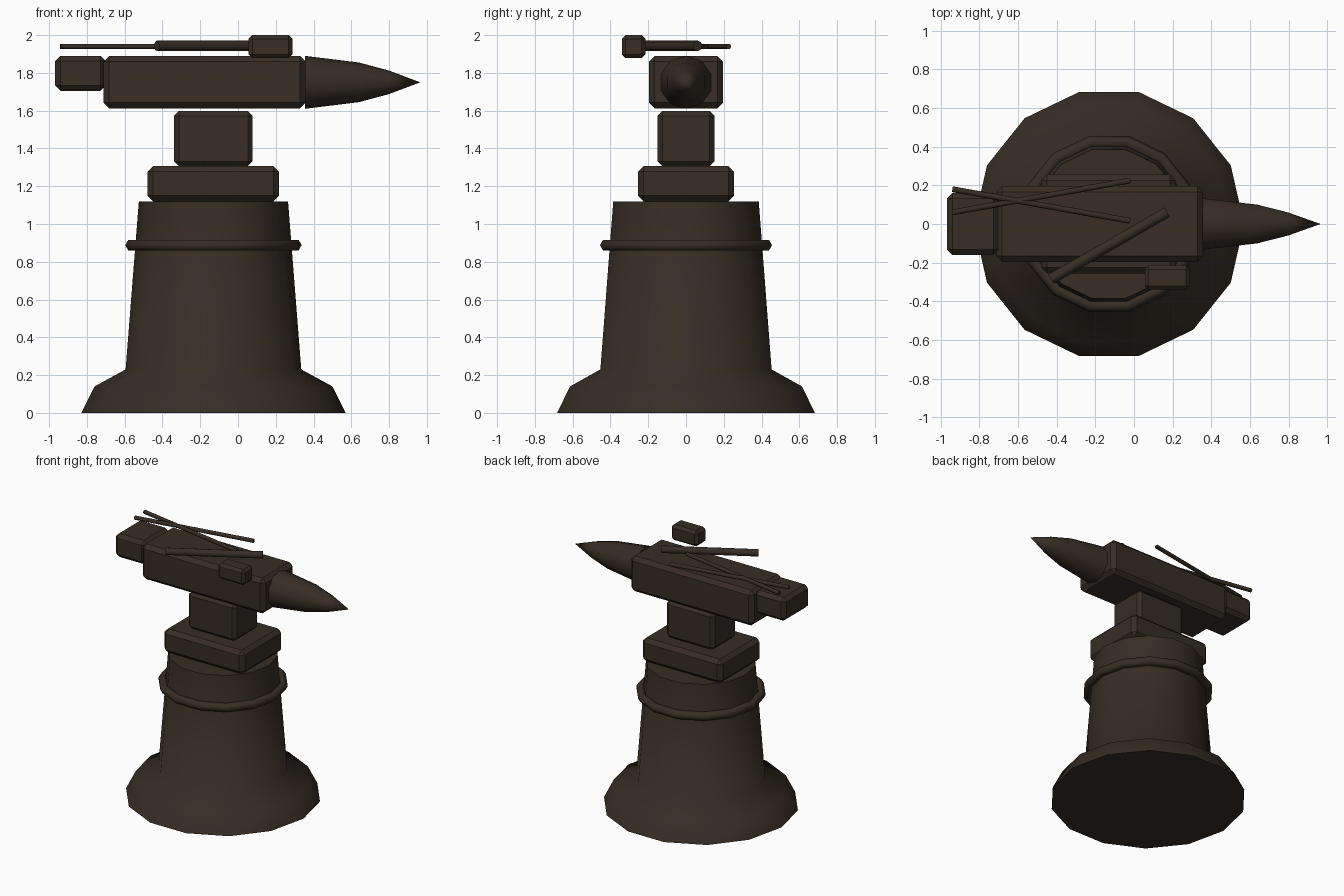
import bpy, bmesh
from math import cos, sin, tau, radians
from mathutils import Vector, Matrix

cube = bpy.data.objects.get("Cube")
if cube:
    bpy.data.objects.remove(cube, do_unlink=True)

mat = bpy.data.materials.new("dark brown")
mat.use_nodes = True
COLOUR = (0.038, 0.027, 0.018, 1)
mat.diffuse_color = COLOUR
bsdf = mat.node_tree.nodes["Principled BSDF"]
bsdf.inputs["Base Color"].default_value = COLOUR
bsdf.inputs["Roughness"].default_value = 0.9

AXIS_X = -0.13  # centre of the stump


def finish(name, bm, angle=40):
    bmesh.ops.recalc_face_normals(bm, faces=bm.faces)
    mesh = bpy.data.meshes.new(name)
    bm.to_mesh(mesh)
    bm.free()
    mesh.materials.append(mat)
    ob = bpy.data.objects.new(name, mesh)
    bpy.context.collection.objects.link(ob)
    bpy.ops.object.select_all(action='DESELECT')
    ob.select_set(True)
    bpy.context.view_layer.objects.active = ob
    bpy.ops.object.shade_smooth_by_angle(angle=radians(angle))
    return ob


def lathe(name, profile, sides, matrix, closed=False, angle=40):
    """Revolve (radius, height) points about z; open profiles get end caps."""
    bm = bmesh.new()
    rings = []
    for r, h in profile:
        if r == 0:
            rings.append([bm.verts.new((0, 0, h))] * sides)
        else:
            rings.append([bm.verts.new((r * cos(tau * i / sides), r * sin(tau * i / sides), h))
                          for i in range(sides)])
    pairs = list(zip(rings, rings[1:]))
    if closed:
        pairs.append((rings[-1], rings[0]))
    for a, b in pairs:
        for i in range(sides):
            j = (i + 1) % sides
            bm.faces.new(dict.fromkeys((a[i], a[j], b[j], b[i])))
    if not closed:
        for ring, (r, h) in ((rings[0], profile[0]), (rings[-1], profile[-1])):
            if r > 0:
                bm.faces.new(ring)
    bm.transform(matrix)
    return finish(name, bm, angle)


def block(name, x, y, z, bevel):
    """Chamfered box between the given x, y and z limits."""
    bm = bmesh.new()
    bmesh.ops.create_cube(bm, size=1)
    for v in bm.verts:
        v.co = [lo + (c + 0.5) * (hi - lo) for c, (lo, hi) in zip(v.co, (x, y, z))]
    bmesh.ops.bevel(bm, geom=bm.edges[:], offset=bevel, segments=1, affect='EDGES')
    return finish(name, bm, 30)


def rod(name, start, end, radius, sides):
    """Straight bar between two points."""
    a, b = Vector(start), Vector(end)
    d = b - a
    m = Matrix.Translation(a) @ d.to_track_quat('Z', 'Y').to_matrix().to_4x4()
    return lathe(name, [(radius, 0), (radius, d.length)], sides, m, angle=65)


# Stump with flared roots, and its iron band
base = Matrix.Translation((AXIS_X, 0, 0))
lathe("stump", [(0.70, 0), (0.63, 0.14), (0.465, 0.23), (0.395, 1.12)], 14, base, angle=60)
band = [(0.434 + 0.033 * cos(tau * i / 6), 0.888 + 0.033 * sin(tau * i / 6)) for i in range(6)]
lathe("stump_band", band, 14, base, closed=True, angle=65)

# Anvil
block("anvil_foot", (-0.48, 0.217), (-0.255, 0.255), (1.12, 1.307), 0.03)
block("anvil_waist", (-0.338, 0.077), (-0.15, 0.15), (1.307, 1.598), 0.025)
block("anvil_body", (-0.712, 0.358), (-0.196, 0.196), (1.612, 1.89), 0.03)
block("anvil_heel", (-0.968, -0.70), (-0.16, 0.16), (1.705, 1.89), 0.028)
horn_axis = Matrix.Translation((0, 0, 1.75)) @ Matrix.Rotation(radians(90), 4, 'Y')
lathe("anvil_horn", [(0.14, 0.355), (0.105, 0.64), (0.062, 0.80), (0, 0.965)], 10, horn_axis)

# Hammer
block("hammer_head", (0.056, 0.288), (-0.34, -0.215), (1.878, 2.0), 0.02)
rod("hammer_handle", (-0.43, -0.285, 1.943), (0.172, 0.062, 1.943), 0.028, 8)

# Tongs: two crossing bars
for side, y0, y1 in (("left", 0.18, 0.016), ("right", 0.06, 0.225)):
    rod("tong_bar_" + side, (-0.94, y0, 1.94), (-0.02, y1, 1.94), 0.015, 6)
